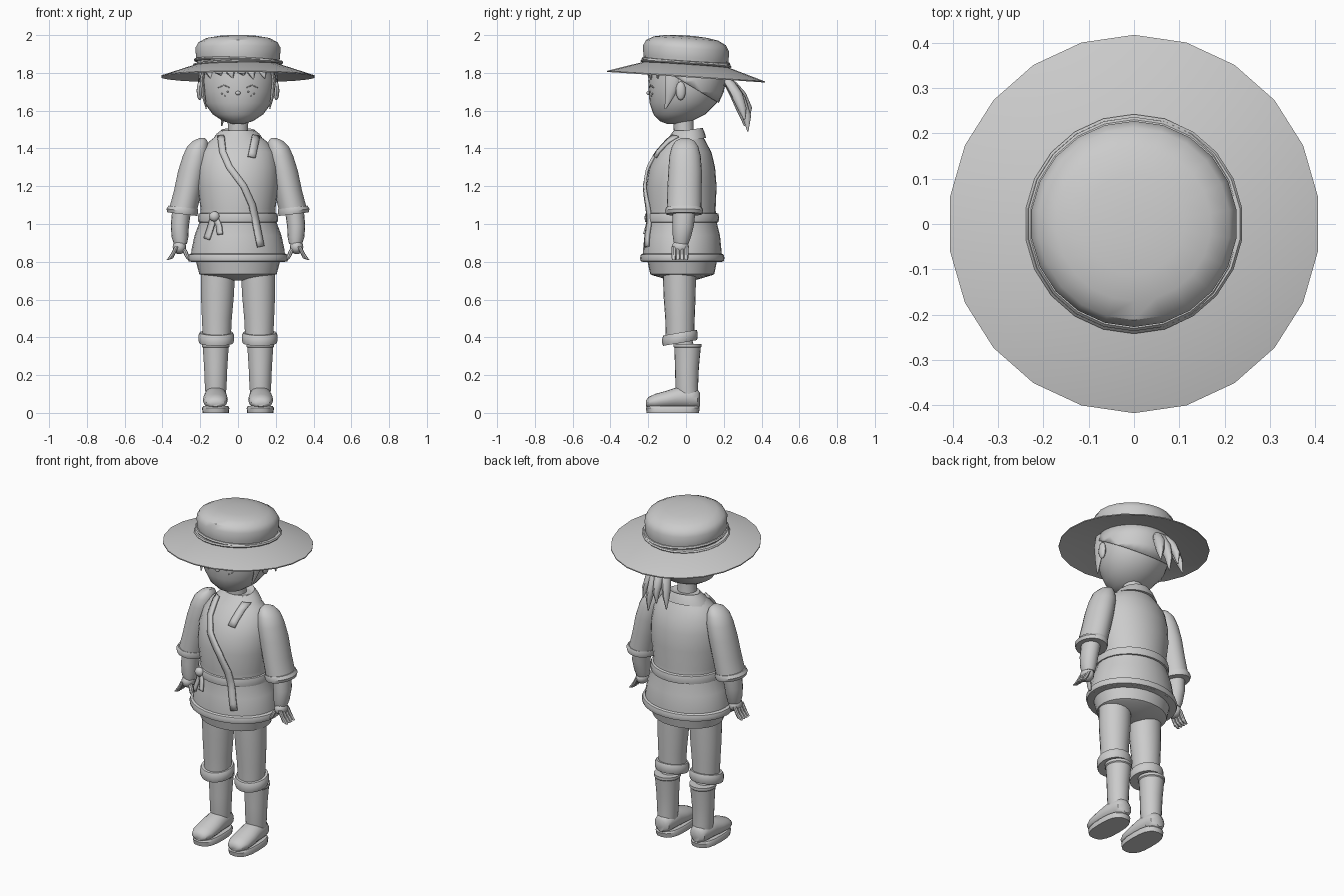
import bpy, bmesh, math
from mathutils import Vector, Matrix

grey = bpy.data.materials.new("plain_grey")
grey.diffuse_color = (0.6, 0.6, 0.6, 1)


def finish(name, bm, thick=0):
    bmesh.ops.recalc_face_normals(bm, faces=bm.faces)
    me = bpy.data.meshes.new(name)
    bm.to_mesh(me)
    bm.free()
    me.materials.append(grey)
    ob = bpy.data.objects.new(name, me)
    bpy.context.collection.objects.link(ob)
    if thick:
        m = ob.modifiers.new("thickness", "SOLIDIFY")
        m.thickness, m.offset = thick, 0
    return ob


def loft_bm(rings, n=22, axis='z', tilt=(0, 0), p=1, caps=True):
    """Elliptical sections: (height along axis, cx, c2, rx, r2)."""
    bm = bmesh.new()
    loops = []
    for h, cx, c2, rx, r2 in rings:
        loop = []
        for i in range(n):
            a = 2 * math.pi * i / n + math.pi / 2
            c, s = math.cos(a), math.sin(a)
            dx = math.copysign(abs(c) ** p, c) * rx
            d2 = math.copysign(abs(s) ** p, s) * r2
            hh = h + tilt[0] * dx + tilt[1] * d2
            co = (cx + dx, c2 + d2, hh) if axis == 'z' else (cx + dx, hh, c2 + d2)
            loop.append(bm.verts.new(co))
        loops.append(loop)
    for a, b in zip(loops, loops[1:]):
        for i in range(n):
            j = (i + 1) % n
            bm.faces.new((a[i], a[j], b[j], b[i]))
    if caps:
        bm.faces.new(loops[0])
        bm.faces.new(loops[-1])
    return bm


def loft(name, rings, **kw):
    return finish(name, loft_bm(rings, **kw))


def front_y(rings, x, z, off):
    """Front surface of an elliptical body."""
    for a, b in zip(rings, rings[1:]):
        if a[0] <= z <= b[0]:
            t = (z - a[0]) / (b[0] - a[0])
            _, _, cy, rx, ry = [u + (v - u) * t for u, v in zip(a, b)]
            return cy - ry * math.sqrt(max(0, 1 - (x / rx) ** 2)) - off
    return -0.1


def strip(name, rings, pts, width, off, thick):
    """Band of cloth laid over the front of a body along (x, z) points."""
    path = []
    for a, b in zip(pts, pts[1:]):
        path += [Vector(a).lerp(Vector(b), k / 4) for k in range(4)]
    path.append(Vector(pts[-1]))
    bm = bmesh.new()
    rows = []
    for i, q in enumerate(path):
        d = (path[min(i + 1, len(path) - 1)] - path[max(i - 1, 0)]).normalized()
        side = Vector((-d.y, d.x)) * width / 2
        rows.append([bm.verts.new((v.x, front_y(rings, v.x, v.y, off), v.y))
                     for v in (q - side, q, q + side)])
    for a, b in zip(rows, rows[1:]):
        for k in (0, 1):
            bm.faces.new((a[k], a[k + 1], b[k + 1], b[k]))
    return finish(name, bm, thick)


def ball(name, co, r):
    bm = bmesh.new()
    bmesh.ops.create_uvsphere(bm, u_segments=12, v_segments=8, radius=1)
    bmesh.ops.transform(bm, verts=bm.verts,
                        matrix=Matrix.Translation(co) @ Matrix.Diagonal((*r, 1)))
    return finish(name, bm)


# Hat: brim, crown and twisted band, dipping to the back
TILT = (0, -0.067)
loft("hat_brim", [(1.845, 0, 0, .22, .22), (1.783, 0, 0, .41, .417),
                  (1.777, 0, 0, .41, .417), (1.825, 0, 0, .2, .2)], tilt=TILT)
loft("hat_crown", [(1.83, 0, 0, .215, .22), (1.88, 0, 0, .224, .226), (1.93, 0, 0, .228, .227),
                   (1.96, 0, 0, .212, .212), (1.982, 0, 0, .17, .17),
                   (1.993, 0, 0, .11, .11), (1.998, 0, 0, .04, .04)], tilt=TILT)
for k, z in enumerate((1.848, 1.862)):
    r = .236 - k * .006
    loft("hat_band", [(z - .009, 0, 0, r - .02, r - .02), (z - .007, 0, 0, r, r),
                      (z, 0, 0, r + .005, r + .006), (z + .007, 0, 0, r, r),
                      (z + .009, 0, 0, r - .02, r - .02)],
         tilt=(.03 - .06 * k, -.067))

# Head and neck
HEAD = [(1.53, 0, -.06, .03, .04), (1.545, 0, -.055, .08, .085), (1.58, 0, -.035, .133, .137),
        (1.64, 0, -.015, .178, .178), (1.7, 0, -.004, .195, .194),
        (1.76, 0, 0, .202, .2), (1.84, 0, 0, .19, .19)]
loft("head", HEAD, n=28)
loft("neck", [(1.44, 0, -.005, .06, .055), (1.5, 0, -.012, .054, .053),
              (1.58, 0, -.015, .056, .055)])

# Hair: back cap cut along a sloping hairline
bm = loft_bm([(z, x, y, a + .007, b + .007) for z, x, y, a, b in HEAD[2:]], n=28, caps=False)
bmesh.ops.bisect_plane(bm, geom=bm.verts[:] + bm.edges[:] + bm.faces[:],
                       plane_co=(0, 0, 1.745), plane_no=(0, .6, 1), clear_inner=True)
finish("hair_cap", bm, .006)

# Fringe, side locks and ponytail strands
for x, zt in ((-.15, 1.76), (-.1, 1.785), (-.04, 1.77), (.02, 1.785), (.07, 1.765), (.13, 1.77)):
    y = front_y(HEAD, x, 1.8, .004)
    loft("fringe_spike", [(zt, x + .012, y, .002, .003), (1.8, x, y, .022, .012),
                          (1.84, x, y + .015, .035, .012)], n=8)
for s in (-1, 1):
    loft("side_lock", [(1.61, s * .168, -.11, .003, .004), (1.68, s * .183, -.085, .01, .025),
                       (1.76, s * .19, -.07, .012, .042), (1.83, s * .18, -.06, .012, .05)], n=10)
    ball("ear", (s * .203, -.028, 1.705), (.016, .026, .05))
for dx, zt, dy in ((-.075, 1.52, .0), (-.03, 1.55, .03), (.02, 1.49, .025), (.06, 1.55, 0)):
    L = 1.77 - zt
    loft("ponytail_strand", [(zt, dx * 1.15, .31 + dy * .7, .003, .003),
                             (zt + .3 * L, dx, .295 + dy, .02, .025),
                             (zt + .65 * L, dx * .7, .265 + dy * .6, .028, .034),
                             (zt + .9 * L, dx * .4, .23 + dy * .3, .025, .03),
                             (1.775, dx * .2, .21, .015, .02)], n=10)
ball("ponytail_tie", (0, .205, 1.755), (.03, .025, .03))

# Face: nose, eyelids, freckles
ball("nose", (0, front_y(HEAD, 0, 1.693, 0), 1.693), (.014, .012, .011))
for s in (-1, 1):
    strip("eyelid", HEAD, [(s * .045, 1.722), (s * .075, 1.735), (s * .105, 1.722)], .005, .002, .004)
    for x, z in ((.055, 1.7), (.085, 1.69), (.07, 1.678)):
        ball("freckle", (s * x, front_y(HEAD, x, z, 0), z), (.005, .004, .004))

# Robe body, hem roll, lower skirt
ROBE = [(.8, 0, -.02, .25, .21), (.86, 0, -.02, .247, .208), (.94, 0, -.02, .23, .2),
        (1.02, 0, -.022, .2, .182), (1.08, 0, -.025, .198, .182), (1.2, 0, -.025, .216, .187),
        (1.3, 0, -.02, .213, .174), (1.38, 0, -.01, .196, .145), (1.435, 0, -.003, .155, .108),
        (1.47, 0, .002, .11, .085), (1.495, 0, .005, .082, .07)]
loft("robe", ROBE, n=28)
loft("hem_roll", [(.798, 0, -.02, .24, .2), (.803, 0, -.02, .262, .22), (.82, 0, -.02, .268, .224),
                  (.838, 0, -.02, .262, .219), (.848, 0, -.02, .24, .2)], n=28)
loft("under_skirt", [(.7, 0, -.02, .03, .06), (.728, 0, -.02, .19, .155), (.735, 0, -.02, .205, .17),
                     (.81, 0, -.02, .225, .185)], n=28)
loft("belt", [(1.005, 0, -.022, .19, .17), (1.01, 0, -.022, .21, .194), (1.035, 0, -.022, .213, .198),
              (1.055, 0, -.022, .208, .193), (1.062, 0, -.022, .185, .17)], n=28)
loft("collar", [(1.44, 0, 0, .14, .107), (1.475, 0, .005, .115, .092), (1.497, 0, .008, .088, .08),
                (1.49, 0, .008, .062, .06)], tilt=(0, .15))

# Crossed robe edges and belt knot
strip("robe_edge_long", ROBE, [(-.09, 1.465), (-.08, 1.38), (-.045, 1.3), (.03, 1.2),
                              (.075, 1.1), (.09, 1.03), (.12, .88)], .034, .01, .014)
strip("robe_edge_short", ROBE, [(.095, 1.465), (.072, 1.355)], .04, .008, .014)
ball("belt_knot", (-.125, front_y(ROBE, -.125, 1.04, .025), 1.04), (.028, .022, .027))
strip("belt_tail", ROBE, [(-.13, 1.035), (-.145, .98), (-.165, .92)], .028, .016, .012)
strip("belt_tail", ROBE, [(-.12, 1.035), (-.1, .99), (-.095, .945)], .028, .016, .012)

for s in (-1, 1):
    # Sleeve with rolled cuff
    loft("sleeve", [(1.07, s * .292, -.01, .076, .092), (1.18, s * .265, -.008, .074, .091),
                    (1.28, s * .243, -.005, .075, .089), (1.36, s * .223, -.005, .07, .083),
                    (1.41, s * .212, -.005, .058, .07), (1.44, s * .2, -.005, .038, .05),
                    (1.455, s * .19, -.005, .015, .02)])
    loft("sleeve_cuff", [(1.052, s * .295, -.01, .062, .075), (1.052, s * .295, -.01, .08, .096),
                         (1.07, s * .295, -.01, .085, .101), (1.088, s * .29, -.01, .078, .095)],
         tilt=(.12 * s, 0))
    # Forearm, hand and fingers
    loft("forearm", [(.895, s * .305, -.025, .035, .038), (.93, s * .307, -.022, .044, .048),
                     (.99, s * .308, -.015, .048, .056), (1.06, s * .3, -.01, .05, .06)], n=16)
    ball("palm", (s * .31, -.03, .878), (.036, .045, .038))
    for k in range(4):
        y = -.065 + k * .022
        loft("finger", [(.81, s * .372, y, .006, .008), (.818, s * .358, y, .014, .011),
                        (.845, s * .342, y, .012, .012), (.88, s * .325, y, .012, .012)], n=8)
    loft("thumb", [(.812, s * .262, -.06, .006, .008), (.825, s * .268, -.058, .012, .012),
                   (.855, s * .28, -.05, .013, .013), (.885, s * .298, -.04, .012, .013)], n=8)

    # Trouser leg with slanted cuff
    loft("trouser_leg", [(.4, s * .112, -.032, .075, .075), (.5, s * .112, -.032, .08, .078),
                         (.62, s * .109, -.034, .088, .085), (.76, s * .106, -.035, .092, .088)])
    loft("trouser_cuff", [(.37, s * .115, -.032, .06, .06), (.37, s * .115, -.032, .09, .09),
                          (.385, s * .115, -.032, .095, .094), (.41, s * .115, -.032, .095, .094),
                          (.425, s * .115, -.032, .088, .088), (.425, s * .115, -.032, .07, .07)],
         tilt=(0, .17))
    loft("knee_filler", [(.34, s * .117, -.005, .05, .05), (.4, s * .114, -.025, .055, .055)], n=16)

    # Boot shaft, foot and sole
    loft("boot_shaft", [(.05, s * .118, .012, .05, .055), (.14, s * .118, .004, .058, .06),
                        (.24, s * .118, .005, .062, .063), (.345, s * .118, .008, .069, .07),
                        (.35, s * .118, .008, .074, .075), (.366, s * .118, .008, .074, .075)])
    loft("foot", [(-.212, s * .12, .05, .025, .016), (-.2, s * .12, .055, .048, .028),
                  (-.165, s * .12, .06, .063, .04), (-.1, s * .12, .07, .066, .048),
                  (-.04, s * .119, .08, .062, .058), (.03, s * .118, .08, .057, .058),
                  (.06, s * .118, .075, .048, .05), (.075, s * .118, .07, .025, .035)],
         axis='y', n=20)
    loft("sole", [(0, s * .118, -.07, .07, .138), (.026, s * .118, -.07, .072, .143),
                  (.036, s * .118, -.07, .066, .136)], n=20, p=.75)

# Smooth shading with crisp edges
for ob in bpy.context.scene.objects:
    ob.select_set(True)
    bpy.context.view_layer.objects.active = ob
bpy.ops.object.shade_smooth_by_angle(angle=math.radians(38))
